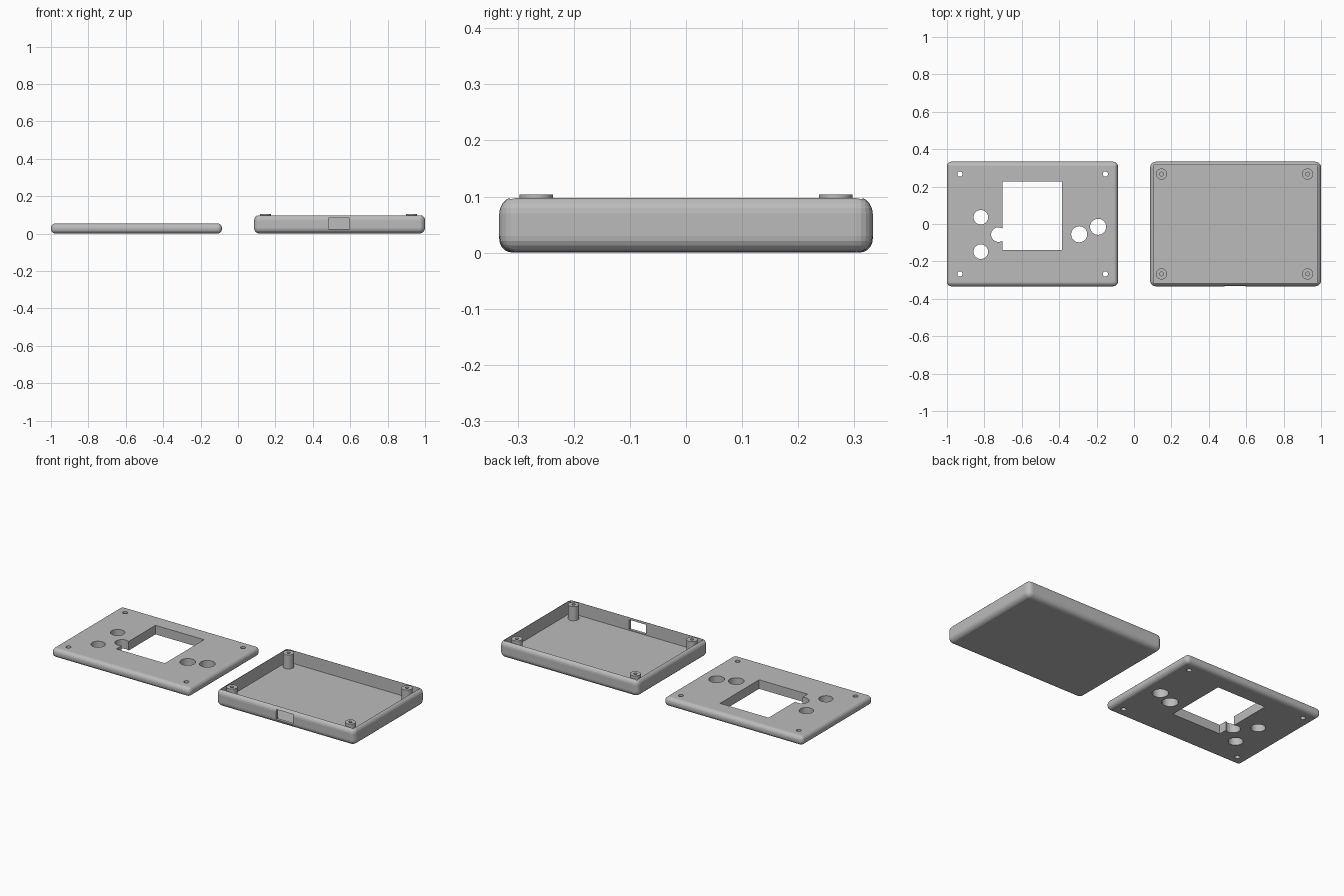
import bpy, bmesh
from mathutils import Matrix, Vector

if "Cube" in bpy.data.objects:
    bpy.data.objects.remove(bpy.data.objects["Cube"])

grey = bpy.data.materials.new("plain_grey")
grey.diffuse_color = (0.5, 0.5, 0.5, 1)
grey.use_nodes = True
grey.node_tree.nodes["Principled BSDF"].inputs["Base Color"].default_value = grey.diffuse_color


def finish(name, bm):
    bmesh.ops.recalc_face_normals(bm, faces=bm.faces)
    me = bpy.data.meshes.new(name)
    bm.to_mesh(me)
    bm.free()
    ob = bpy.data.objects.new(name, me)
    bpy.context.collection.objects.link(ob)
    me.materials.append(grey)
    return ob


def box(name, lo, hi, radius=0.0, segs=5):
    lo, hi = Vector(lo), Vector(hi)
    bm = bmesh.new()
    m = Matrix.Translation((lo + hi) / 2) @ Matrix.Diagonal((*(hi - lo), 1))
    bmesh.ops.create_cube(bm, size=1, matrix=m)
    if radius:
        bmesh.ops.bevel(bm, geom=bm.edges[:], offset=radius, segments=segs,
                        profile=0.5, affect='EDGES')
    return finish(name, bm)


def cylinder(name, x, y, z0, z1, r, sides=32):
    bm = bmesh.new()
    bmesh.ops.create_cone(bm, cap_ends=True, segments=sides, radius1=r, radius2=r,
                          depth=z1 - z0, matrix=Matrix.Translation((x, y, (z0 + z1) / 2)))
    return finish(name, bm)


def cut(target, cutter):
    cutter.hide_render = True
    mod = target.modifiers.new("cut", 'BOOLEAN')
    mod.operation = 'DIFFERENCE'
    mod.solver = 'EXACT'
    mod.object = cutter
    bpy.context.view_layer.objects.active = target
    bpy.ops.object.modifier_apply(modifier=mod.name)
    bpy.data.objects.remove(cutter)


# Lid plate with screen window, control holes and corner screw holes
lid = box("lid", (-1, -0.333, 0), (-0.086, 0.333, 0.054), 0.024)
cut(lid, box("window_cutter", (-0.704, -0.14, -0.1), (-0.384, 0.228, 0.2)))
holes = [(-0.819, 0.036, 0.039), (-0.819, -0.148, 0.039), (-0.725, -0.057, 0.039),
         (-0.293, -0.055, 0.043), (-0.192, -0.015, 0.043)]
holes += [(x, y, 0.014) for x in (-0.931, -0.153) for y in (-0.267, 0.267)]
for x, y, r in holes:
    cut(lid, cylinder("hole_cutter", x, y, -0.1, 0.2, r))

# Open tray with a cable port in the front wall
tray = box("tray", (0.086, -0.333, 0), (1, 0.333, 0.1), 0.03)
cut(tray, box("cavity_cutter", (0.104, -0.315, 0.02), (0.982, 0.315, 0.2)))
cut(tray, box("port_cutter", (0.485, -0.4, 0.024), (0.596, -0.28, 0.083)))

# Corner screw posts
for i, (x, y) in enumerate([(x, y) for x in (0.147, 0.928) for y in (-0.267, 0.267)]):
    post = cylinder(f"screw_post_{i + 1}", x, y, 0.018, 0.104, 0.03)
    cut(post, cylinder("screw_cutter", x, y, 0.03, 0.2, 0.01, 16))
